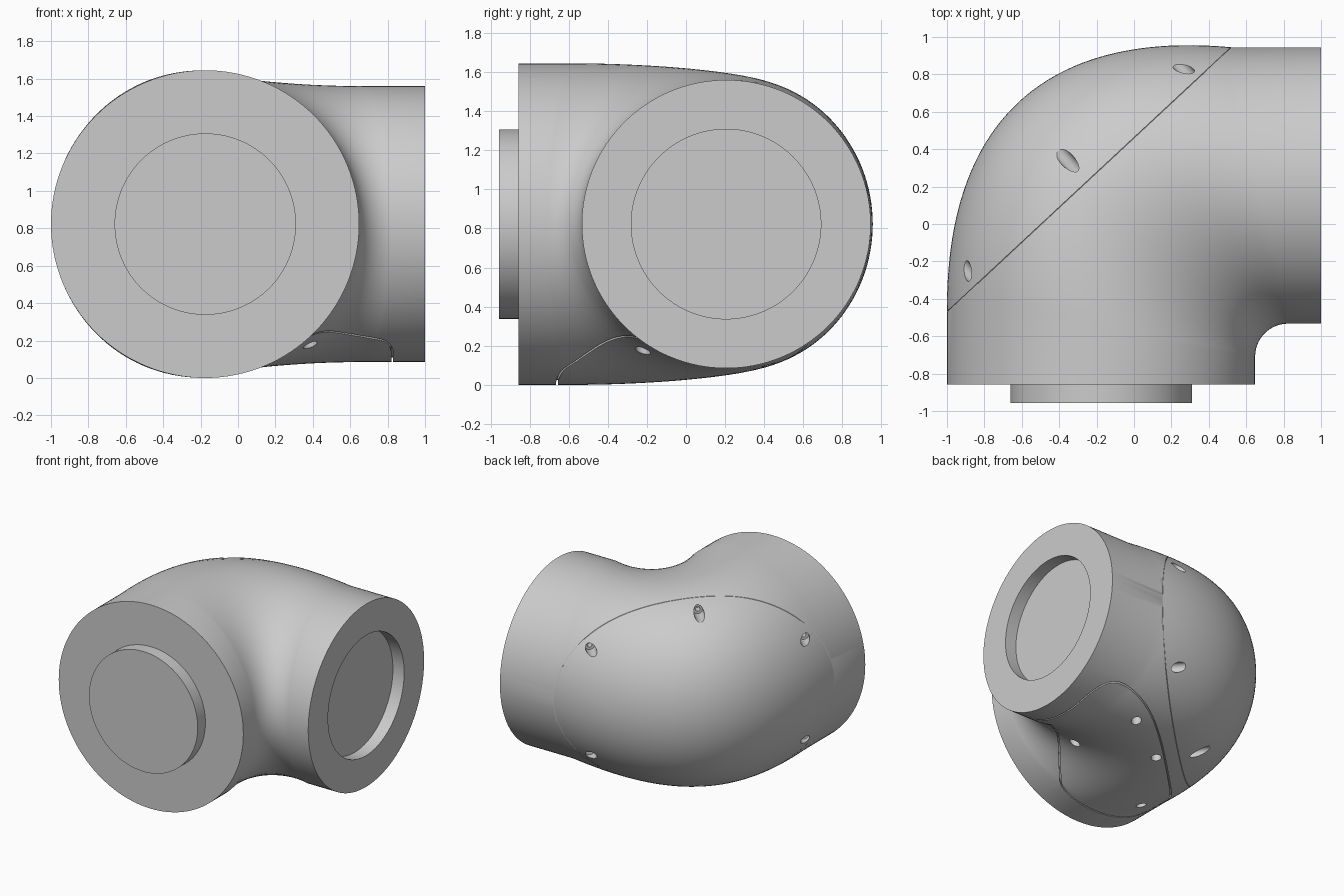
import bpy
import bmesh
from math import cos, sin, pi
from mathutils import Vector, Matrix
from mathutils.bvhtree import BVHTree

cube = bpy.data.objects.get("Cube")
if cube:
    bpy.data.objects.remove(cube, do_unlink=True)

MID_Z = 0.8225
SIDES = 128
STEPS = 40

grey = bpy.data.materials.new("plain_grey")
grey.use_nodes = True
grey.diffuse_color = (0.6, 0.6, 0.6, 1)
grey.node_tree.nodes["Principled BSDF"].inputs["Base Color"].default_value = (0.6, 0.6, 0.6, 1)


def make_object(name, bm):
    bmesh.ops.recalc_face_normals(bm, faces=bm.faces)
    mesh = bpy.data.meshes.new(name)
    bm.to_mesh(mesh)
    mesh.materials.append(grey)
    obj = bpy.data.objects.new(name, mesh)
    bpy.context.collection.objects.link(obj)
    return obj


def bridge(bm, a, b):
    for i in range(len(a)):
        j = (i + 1) % len(a)
        bm.faces.new((a[i], a[j], b[j], b[i]))


def bezier(pts, t):
    while len(pts) > 1:
        pts = [p.lerp(q, t) for p, q in zip(pts, pts[1:])]
    return pts[0]


# Cross-sections: inner point, outer point, half height, outward swell
def section(inner, outer, half, swell=0):
    return Vector(inner), Vector(outer), half, swell


heel = [Vector(p) for p in ((-1, -0.45), (-1, 0.62), (-0.4, 1.03), (0.52, 0.945))]
BIG, SMALL, PLUG = 0.8225, 0.7375, 0.485

# Plug on the front, then the start of the wide pipe
sections = [section((0.31, -0.957), (-0.66, -0.957), PLUG),
            section((0.31, -0.858), (-0.66, -0.858), PLUG),
            section((0.648, -0.858), (-1, -0.858), BIG)]
# Bend that narrows toward the side opening
for i in range(STEPS + 1):
    t = i / STEPS
    a = pi - t * pi / 2
    blend = t * t * (3 - 2 * t)
    inner = (0.823 + 0.175 * cos(a), -0.708 + 0.175 * sin(a))
    sections.append(section(inner, bezier(heel, t), BIG + (SMALL - BIG) * blend, 0.12 * sin(pi * t)))
# Side opening with its round socket
sections += [section((1, -0.533), (1, 0.945), SMALL),
             section((1, -0.28), (1, 0.69), PLUG),
             section((0.9, -0.28), (0.9, 0.69), PLUG)]

bm = bmesh.new()
rings = []
for inner, outer, half, swell in sections:
    mid, arm = (inner + outer) / 2, (outer - inner) / 2
    ring = []
    for k in range(SIDES):
        a = 2 * pi * k / SIDES
        p = mid + arm * (cos(a) + swell * sin(a) ** 2)
        ring.append(bm.verts.new((p.x, p.y, MID_Z + half * sin(a))))
    rings.append(ring)
for a, b in zip(rings, rings[1:]):
    bridge(bm, a, b)
bm.faces.new(rings[0])
bm.faces.new(rings[-1])
bmesh.ops.recalc_face_normals(bm, faces=bm.faces)
tree = BVHTree.FromBMesh(bm)

# Hairline seam around the heel cover
seam_a, seam_b = Vector((-1, -0.47, MID_Z)), Vector((0.52, 0.945, MID_Z))
along = (seam_b - seam_a).normalized()
heel_dir = Vector((-along.y, along.x, 0))
centre = (seam_a + seam_b) / 2
for offset in (-0.002, 0.002, 0):
    cut = bmesh.ops.bisect_plane(bm, geom=bm.verts[:] + bm.edges[:] + bm.faces[:], dist=1e-5,
                                 plane_co=seam_a + heel_dir * offset, plane_no=heel_dir)
for v in cut["geom_cut"]:
    if isinstance(v, bmesh.types.BMVert):
        v.co -= (v.co - centre).normalized() * 0.004
housing = make_object("elbow_housing", bm)


def surface(x, y, side):
    return tree.ray_cast(Vector((x, y, MID_Z + side * 2)), Vector((0, 0, -side)))[0]


def carve(name, bm):
    cutter = make_object(name, bm)
    cutter.hide_render = True
    mod = housing.modifiers.new(name, 'BOOLEAN')
    mod.operation = 'DIFFERENCE'
    mod.solver = 'EXACT'
    mod.object = cutter
    bpy.context.view_layer.objects.active = housing
    bpy.ops.object.modifier_apply(modifier=name)
    bpy.data.objects.remove(cutter, do_unlink=True)


def drill(bm, spot, out, radius, depth):
    # Cylinder running from the given depth to well outside the surface
    length = depth + 0.3
    place = Matrix.Translation(spot + out * (length / 2 - depth)) @ out.to_track_quat('Z', 'Y').to_matrix().to_4x4()
    bmesh.ops.create_cone(bm, cap_ends=True, segments=24, radius1=radius, radius2=radius,
                          depth=length, matrix=place)


# Stepped screw holes: heel cover above and below, then the bottom hatch
heads, shanks = bmesh.new(), bmesh.new()
holes = [(x, y, side, heel_dir) for side in (1, -1)
         for x, y in ((-0.36, 0.345), (0.265, 0.83), (-0.89, -0.25))]
holes += [(x, y, -1, Vector((0, 0, -1)))
          for x, y in ((0.33, 0.42), (-0.07, 0.17), (-0.43, -0.43), (0.385, -0.22))]
for x, y, side, out in holes:
    spot = surface(x, y, side)
    drill(heads, spot, out, 0.038, 0.09)
    drill(shanks, spot, out, 0.018, 0.15)
carve("screw_heads", heads)
carve("screw_shanks", shanks)

# Bottom hatch: a narrow groove along a rounded outline
outline = [Vector(p) for p in ((0.825, -0.2), (0.825, 0.1), (0.825, 0.62), (0.45, 0.62), (0.1, 0.42),
                               (-0.48, -0.14), (-0.66, -0.38), (-0.62, -0.66), (-0.3, -0.66),
                               (0.15, -0.66), (0.25, -0.55), (0.5, -0.27), (0.65, -0.2))]
for _ in range(3):
    outline = [p.lerp(q, t) for p, q in zip(outline, outline[1:] + outline[:1]) for t in (0.25, 0.75)]
bm = bmesh.new()
loops = [[], [], [], []]
for i, p in enumerate(outline):
    tangent = (outline[(i + 1) % len(outline)] - outline[i - 1]).normalized()
    side = Vector((-tangent.y, tangent.x)) * 0.005
    z = surface(p.x, p.y, -1).z
    corners = ((side, z - 0.1), (side, z + 0.025), (-side, z + 0.025), (-side, z - 0.1))
    for loop, (shift, height) in zip(loops, corners):
        loop.append(bm.verts.new((p.x + shift.x, p.y + shift.y, height)))
for a, b in zip(loops, loops[1:] + loops[:1]):
    bridge(bm, a, b)
carve("hatch_groove", bm)

bpy.ops.object.select_all(action='DESELECT')
housing.select_set(True)
bpy.context.view_layer.objects.active = housing
bpy.ops.object.shade_smooth_by_angle(angle=pi / 6)
